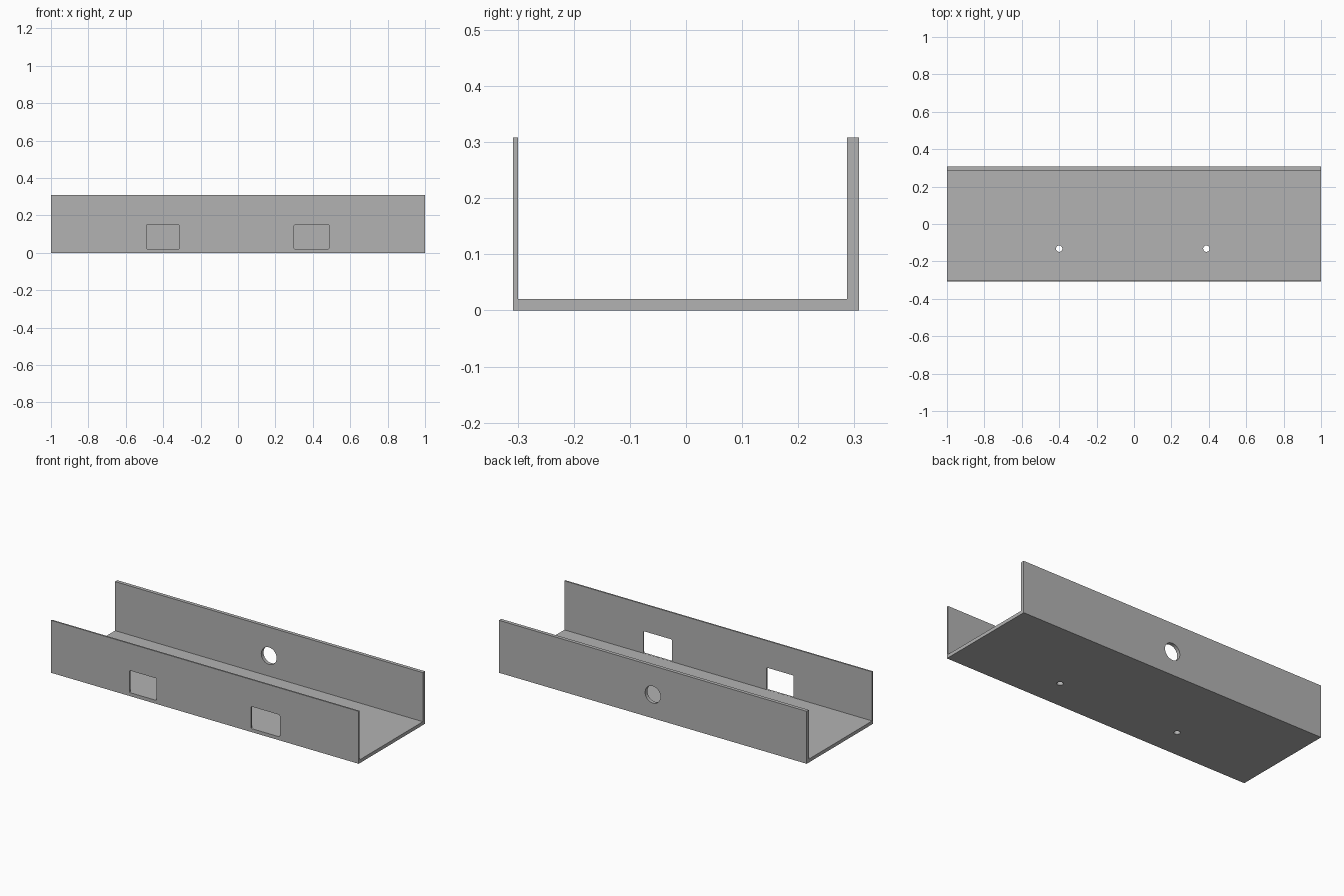
import bpy, bmesh, math
from mathutils import Matrix

if "Cube" in bpy.data.objects:
    bpy.data.objects.remove(bpy.data.objects["Cube"])

grey = bpy.data.materials.new("plain_grey")
grey.diffuse_color = (0.45, 0.45, 0.45, 1)
grey.use_nodes = True
grey.node_tree.nodes["Principled BSDF"].inputs["Base Color"].default_value = grey.diffuse_color


def make_prism(name, outline, matrix, depth):
    """Extrude a closed 2D outline along local z and place it."""
    bm = bmesh.new()
    face = bm.faces.new([bm.verts.new((u, v, 0)) for u, v in outline])
    ext = bmesh.ops.extrude_face_region(bm, geom=[face])["geom"]
    top = [g for g in ext if isinstance(g, bmesh.types.BMVert)]
    bmesh.ops.translate(bm, verts=top, vec=(0, 0, depth))
    bmesh.ops.transform(bm, matrix=matrix, verts=bm.verts)
    bmesh.ops.recalc_face_normals(bm, faces=bm.faces)
    mesh = bpy.data.meshes.new(name)
    bm.to_mesh(mesh)
    bm.free()
    mesh.materials.append(grey)
    obj = bpy.data.objects.new(name, mesh)
    bpy.context.collection.objects.link(obj)
    return obj


def arc(cx, cy, r, start, end, n):
    return [(cx + r * math.cos(start + (end - start) * i / n),
             cy + r * math.sin(start + (end - start) * i / n)) for i in range(n)]


def circle(cx, cy, r, n=32):
    return arc(cx, cy, r, 0, math.tau, n)


def rounded_rect(x0, x1, z0, z1, r=0.006):
    pts = []
    for k, (cx, cz) in enumerate([(x1 - r, z1 - r), (x0 + r, z1 - r),
                                  (x0 + r, z0 + r), (x1 - r, z0 + r)]):
        a = k * math.pi / 2
        pts += arc(cx, cz, r, a, a + math.pi / 2, 3)
        pts.append((cx + r * math.cos(a + math.pi / 2), cz + r * math.sin(a + math.pi / 2)))
    return pts


# Channel: thin front wall, floor, thicker back wall
W, H, FLOOR = 0.308, 0.308, 0.02
FRONT_IN, BACK_IN = -0.299, 0.287
profile = [(-W, 0), (W, 0), (W, H), (BACK_IN, H), (BACK_IN, FLOOR),
           (FRONT_IN, FLOOR), (FRONT_IN, H), (-W, H)]
along_x = Matrix(((0, 0, 1, -1), (1, 0, 0, 0), (0, 1, 0, 0), (0, 0, 0, 1)))
channel = make_prism("channel", profile, along_x, 2)


def through_y(y):
    return Matrix.Translation((0, y, 0)) @ Matrix.Rotation(math.pi / 2, 4, "X")


cutters = []
# Two rectangular windows in the front wall
for x0, x1 in ((-0.49, -0.313), (0.30, 0.487)):
    cutters.append(make_prism("window_cutter", rounded_rect(x0, x1, FLOOR + 0.0005, 0.15),
                              through_y(-0.25), 0.1))
# Round port in the back wall
cutters.append(make_prism("port_cutter", circle(0, 0.139, 0.05), through_y(0.35), 0.1))
# Two small holes in the floor
for x in (-0.40, 0.387):
    cutters.append(make_prism("floor_hole_cutter", circle(x, -0.132, 0.017),
                              Matrix.Translation((0, 0, -0.05)), 0.1))

# Cut the openings and remove the helpers
bpy.context.view_layer.objects.active = channel
channel.select_set(True)
for cutter in cutters:
    mod = channel.modifiers.new("cut", "BOOLEAN")
    mod.operation = "DIFFERENCE"
    mod.solver = "EXACT"
    mod.object = cutter
    bpy.ops.object.modifier_apply(modifier=mod.name)
    bpy.data.objects.remove(cutter)
bpy.ops.object.shade_smooth_by_angle(angle=math.radians(30))
